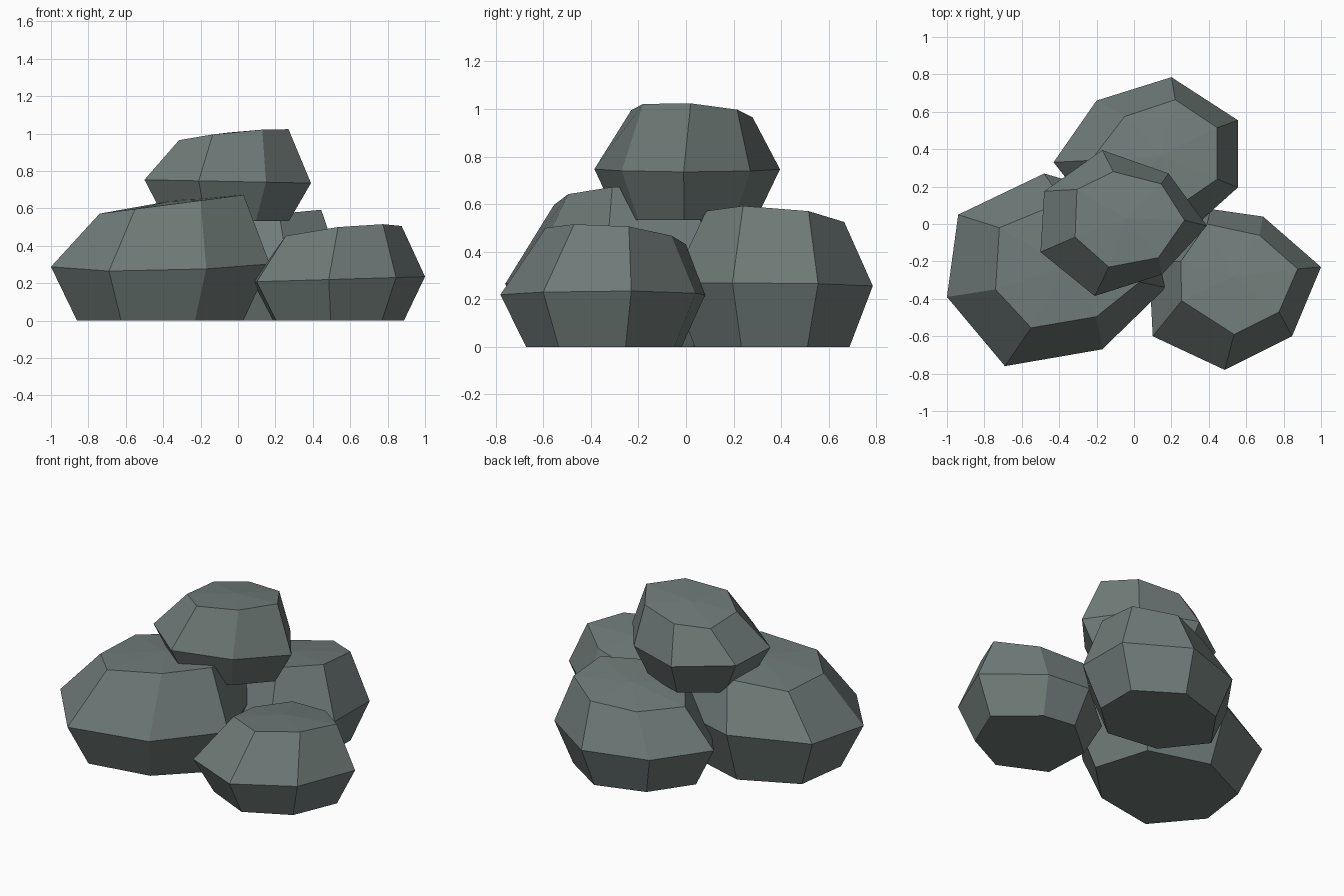
import bpy, bmesh

if "Cube" in bpy.data.objects:
    bpy.data.objects.remove(bpy.data.objects["Cube"])

stone = bpy.data.materials.new("stone")
stone.diffuse_color = (0.16, 0.20, 0.19, 1)
stone.use_nodes = True
stone.node_tree.nodes["Principled BSDF"].inputs["Base Color"].default_value = stone.diffuse_color


def plane(p, base, sx, sy):
    return base + sx * p[0] + sy * p[1]


def boulder(name, girdle, crown, centre, floor, taper, girdle_tilt, crown_tilt):
    """Seven-sided faceted rock: flat base, wide girdle, tilted crown and a low apex."""
    bm = bmesh.new()
    cx, cy = centre
    rings = [
        [(cx + (x - cx) * taper, cy + (y - cy) * taper, floor) for x, y in girdle],
        [(x, y, plane((x, y), *girdle_tilt)) for x, y in girdle],
        [(x, y, plane((x, y), *crown_tilt)) for x, y in crown],
    ]
    rings = [[bm.verts.new(co) for co in ring] for ring in rings]
    n = len(girdle)
    bm.faces.new(rings[0])
    for low, high in zip(rings, rings[1:]):
        for i in range(n):
            j = (i + 1) % n
            bm.faces.new((low[i], low[j], high[j], high[i]))
    ax = sum(p[0] for p in crown) / n
    ay = sum(p[1] for p in crown) / n
    apex = bm.verts.new((ax, ay, plane((ax, ay), *crown_tilt) + 0.018))
    for i in range(n):
        bm.faces.new((rings[2][i], rings[2][(i + 1) % n], apex))
    bmesh.ops.recalc_face_normals(bm, faces=bm.faces)
    mesh = bpy.data.meshes.new(name)
    bm.to_mesh(mesh)
    bm.free()
    mesh.materials.append(stone)
    bpy.context.collection.objects.link(bpy.data.objects.new(name, mesh))


# Large rock on the left
boulder("large_rock",
        [(-1.0, -.39), (-.69, -.76), (-.17, -.67), (.17, -.34), (.03, .12), (-.48, .27), (-.94, .05)],
        [(-.74, -.35), (-.55, -.555), (-.2, -.495), (.03, -.31), (-.02, .02), (-.38, .12), (-.72, -.02)],
        (-.42, -.25), 0, .76, (.325, .01, .07), (.668, .13, 0))

# Rock at the back
boulder("back_rock",
        [(-.43, .33), (-.17, .0), (.27, -.06), (.555, .195), (.555, .555), (.2, .785), (-.2, .66)],
        [(-.23, .34), (-.08, .12), (.22, .085), (.445, .24), (.445, .515), (.22, .665), (-.05, .575)],
        (.1, .36), 0, .77, (.26, .02, -.01), (.545, .15, -.08))

# Rock on the right
boulder("right_rock",
        [(.08, -.2), (.10, -.6), (.485, -.78), (.845, -.6), (1.0, -.23), (.69, .04), (.41, .08)],
        [(.25, -.2), (.255, -.41), (.535, -.59), (.775, -.47), (.875, -.24), (.67, -.06), (.39, 0)],
        (.53, -.33), 0, .76, (.205, .03, 0), (.388, .11, -.09))

# Rock resting on top of the others
boulder("top_rock",
        [(-.5, -.15), (-.21, -.385), (.15, -.27), (.39, -.01), (.185, .27), (-.17, .395), (-.48, .175)],
        [(-.315, -.07), (-.135, -.23), (.13, -.18), (.27, .02), (.145, .215), (-.11, .28), (-.305, .185)],
        (-.06, 0), .533, .74, (.743, -.02, 0), (.995, .11, -.065))
